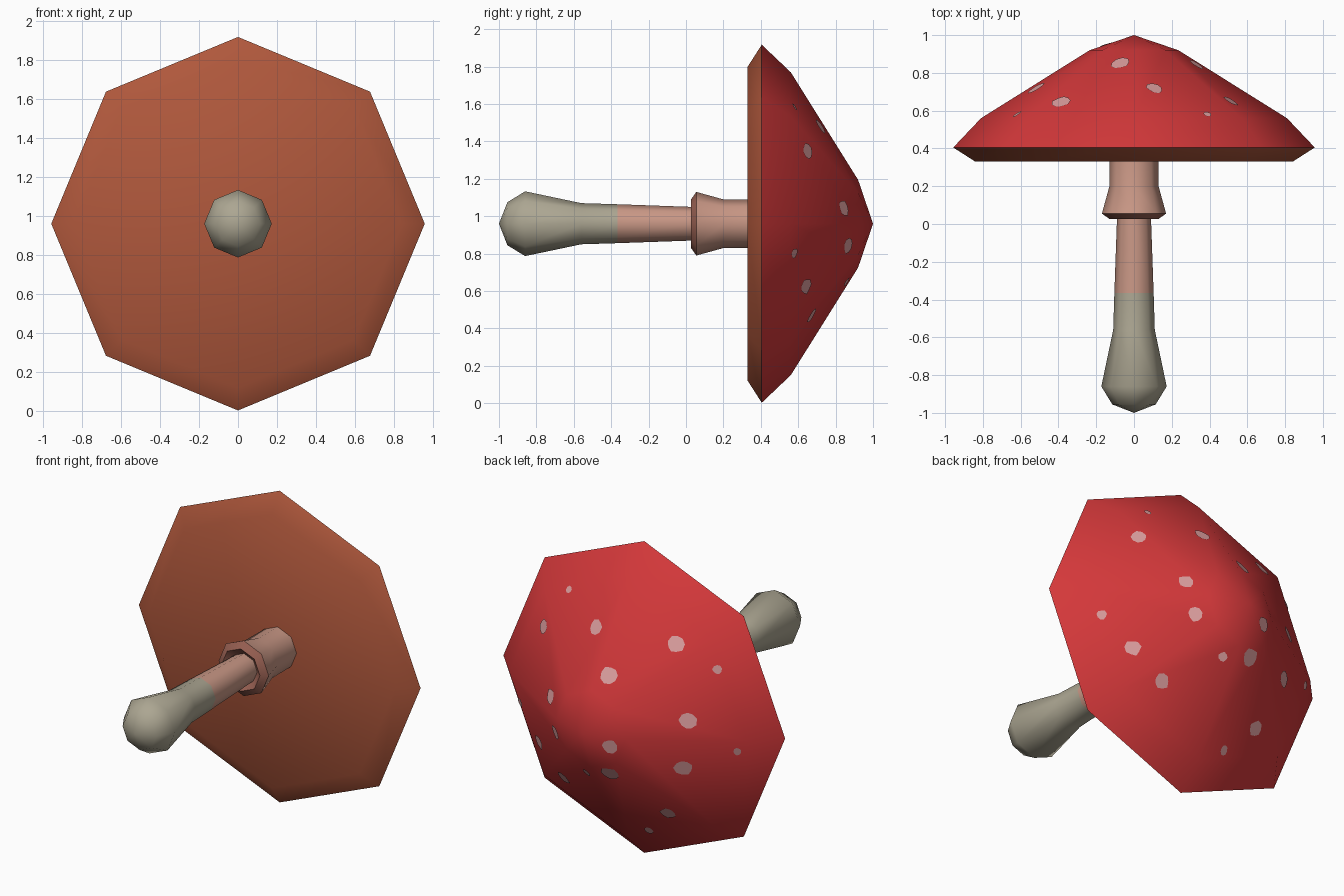
import bpy, bmesh, math, random
from mathutils import Vector
from mathutils.bvhtree import BVHTree

if "Cube" in bpy.data.objects:
    bpy.data.objects.remove(bpy.data.objects["Cube"])

random.seed(4)
ZC = 0.96      # height of the mushroom's axis, which runs along y
SIDES = 8


def material(name, rgb):
    lin = [(c / 255 / 12.92) if c < 10 else ((c / 255 + 0.055) / 1.055) ** 2.4 for c in rgb]
    m = bpy.data.materials.new(name)
    m.diffuse_color = (*lin, 1)
    m.use_nodes = True
    m.node_tree.nodes["Principled BSDF"].inputs["Base Color"].default_value = m.diffuse_color
    return m


RED = material("cap red", (212, 56, 58))
BROWN = material("underside brown", (176, 88, 60))
PINK = material("stem pink", (202, 152, 134))
GREY = material("base grey", (172, 166, 146))
LIP = material("collar lip brown", (155, 98, 84))
SPOT = material("spot pale pink", (220, 158, 158))


def finish(bm, name, mats):
    me = bpy.data.meshes.new(name)
    bm.to_mesh(me)
    bm.free()
    for m in mats:
        me.materials.append(m)
    me.shade_smooth()
    me.set_sharp_from_angle(angle=math.radians(52))
    ob = bpy.data.objects.new(name, me)
    bpy.context.collection.objects.link(ob)
    return ob


def lathe(name, profile, mats, rule):
    """Spin (y, radius) points around the axis; rule(segment) gives the material."""
    bm = bmesh.new()
    rings = []
    for y, r in profile:
        if r == 0:
            rings.append([bm.verts.new((0, y, ZC))] * SIDES)
        else:
            rings.append([bm.verts.new((r * math.cos(i * math.tau / SIDES), y,
                                        ZC + r * math.sin(i * math.tau / SIDES)))
                          for i in range(SIDES)])
    for s, (a, b) in enumerate(zip(rings, rings[1:])):
        for i in range(SIDES):
            j = (i + 1) % SIDES
            f = bm.faces.new(list(dict.fromkeys((a[i], a[j], b[j], b[i]))))
            f.material_index = rule(s)
    bmesh.ops.recalc_face_normals(bm, faces=bm.faces)
    return finish(bm, name, mats)


# cap: red dome, brown rim and shallow hollow underside
cap = lathe("cap", [(1.0, 0), (0.92, 0.235), (0.56, 0.81), (0.405, 0.957), (0.33, 0.84), (0.395, 0)],
            [RED, BROWN], lambda s: int(s > 2))

# stem: grey bulb, pink upper part
lathe("stem", [(-1.0, 0), (-0.955, 0.115), (-0.86, 0.173), (-0.56, 0.11), (-0.365, 0.104),
               (0.03, 0.09), (0.45, 0.08)],
      [GREY, PINK], lambda s: int(s > 3))

# collar: flared skirt around the upper stem
lathe("collar", [(0.06, 0.088), (0.027, 0.13), (0.055, 0.17), (0.2, 0.13), (0.42, 0.128)],
      [PINK, LIP], lambda s: int(s < 2))

# spots: thin patches laid on the dome, placed by sight lines from two sides
tree = BVHTree.FromObject(cap, bpy.context.evaluated_depsgraph_get())
bm = bmesh.new()
placed = []


def scatter(azimuth, elevation, side, spots):
    a, e = math.radians(azimuth), math.radians(elevation)
    right = Vector((-math.cos(a), side * math.sin(a), 0))
    toward = Vector((side * math.sin(a) * math.cos(e), math.cos(a) * math.cos(e), math.sin(e)))
    up = toward.cross(right)
    for u, v, size in spots:
        start = Vector((0, 0.4, ZC)) + (right * u + up * v) / 178.3 + toward * 5
        hit, n, _, _ = tree.ray_cast(start, -toward)
        if hit is None or n.y < 0.1 or any((hit - p).length < 0.09 for p in placed):
            continue
        placed.append(hit)
        t = n.orthogonal().normalized()
        w = n.cross(t)
        ring = []
        for k in range(9):
            ang = k * math.tau / 9
            r = size / 178.3 * random.uniform(0.85, 1.1)
            p, pn, _, _ = tree.find_nearest(hit + (t * math.cos(ang) + w * math.sin(ang)) * r)
            ring.append(bm.verts.new(p + pn * 0.005))
        mid = bm.verts.new(hit + n * 0.005)
        for k in range(9):
            bm.faces.new((mid, ring[k], ring[(k + 1) % 9]))


scatter(35, 25, -1, [
    (-75, 106, 4), (-100, 69, 8), (-48, 69, 8), (31, 52, 9), (-35, 21, 9), (72, 27, 5),
    (-93, 0, 8), (43, -24, 9), (-35, -49, 8), (38, -70, 9), (92, -54, 4.5), (-88, -35, 8),
    (-80, -80, 8), (-57, -75, 5), (-34, -76, 10), (23, -115, 8), (4, -132, 5)])
scatter(40, -30, 1, [
    (-35, 129, 4), (-43, 105, 8), (21, 107, 8), (7, 61, 9), (18, 32, 11), (-78, 29, 5),
    (-47, -4, 8), (-25, -41, 9), (40, -14, 8), (68, -13, 11), (81, 20, 8), (101, -34, 8),
    (71, -85, 7), (40, -108, 4), (62, 75, 5)])
finish(bm, "cap_spots", [SPOT])
